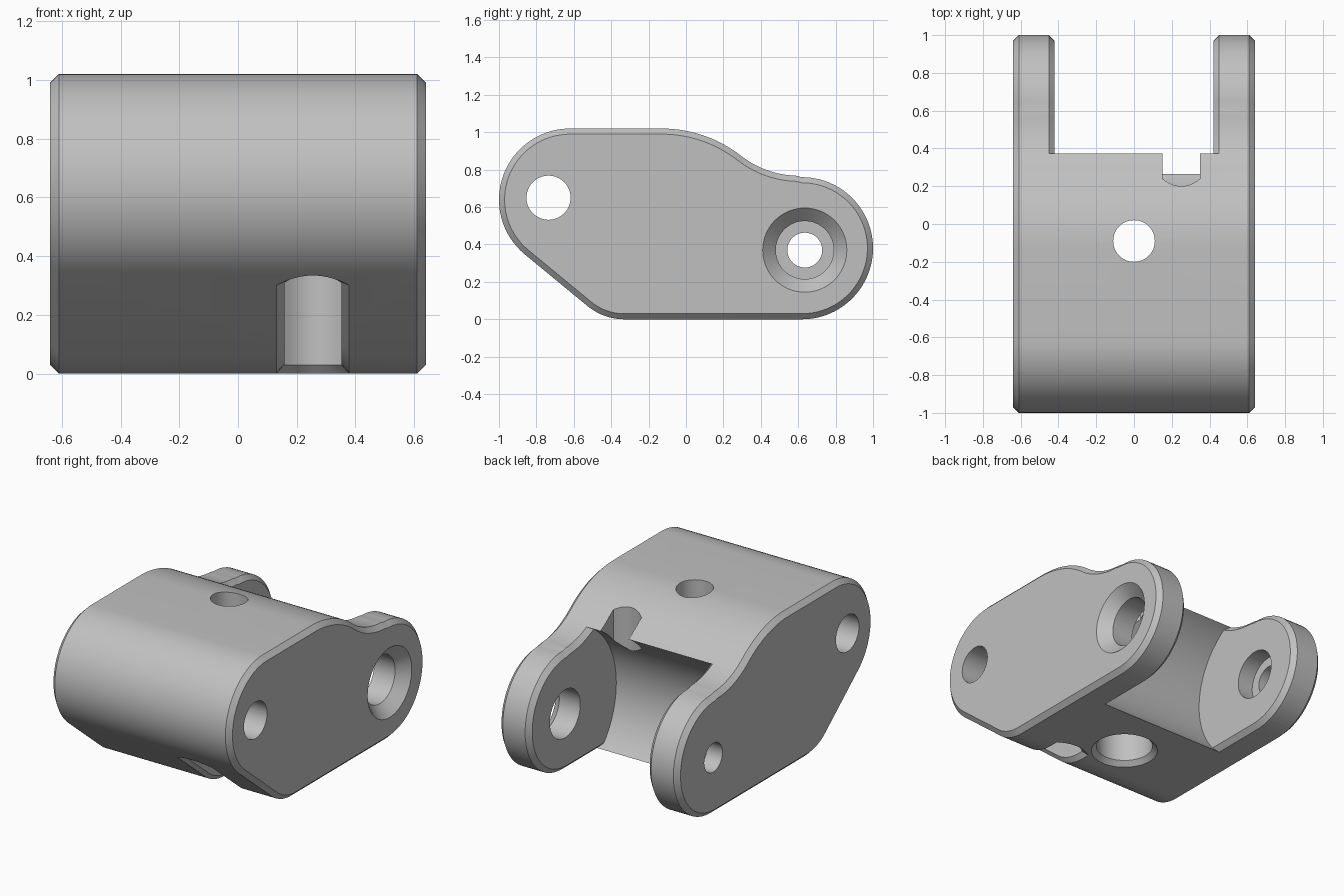
import bpy, bmesh
from math import sin, cos, tan, radians, pi, sqrt

cube = bpy.data.objects.get("Cube")
if cube:
    bpy.data.objects.remove(cube, do_unlink=True)

grey = bpy.data.materials.new("plain_grey")
grey.use_nodes = True
grey.diffuse_color = (0.53, 0.53, 0.53, 1)
grey.node_tree.nodes["Principled BSDF"].inputs["Base Color"].default_value = (0.53, 0.53, 0.53, 1)

SLOPE = radians(39.5)          # chin angle
CHIN_R, FRONT_R, LOBE_R = 0.31, 0.38, 0.38
FRONT = (-0.62, 0.64)
LOBE = (0.62, 0.38)
PIVOT = (0.635, 0.37)
tangent = (FRONT[0] - FRONT_R * sin(SLOPE), FRONT[1] - FRONT_R * cos(SLOPE))
corner = tangent[0] + tangent[1] / tan(SLOPE)
CHIN = (corner + CHIN_R * tan(SLOPE / 2), CHIN_R)


def arc(c, r, a0, a1, n):
    angles = [radians(a0 + (a1 - a0) * i / n) for i in range(n + 1)]
    return [(c[0] + r * cos(a), c[1] + r * sin(a)) for a in angles]


def profile(inset):
    """Side outline (y, z), moved inwards by inset."""
    s = 39.5
    hump_r, turn, dip_r = 0.69, 38, 0.5
    hump = (-0.13, 1.02 - hump_r)
    t = radians(90 - turn)
    dip = (hump[0] + (hump_r + dip_r) * cos(t), hump[1] + (hump_r + dip_r) * sin(t))
    return (arc(CHIN, CHIN_R - inset, 270 - s, 270, 10)
            + arc(LOBE, LOBE_R - inset, -90, 90, 40)
            + arc(dip, dip_r + inset, 268, 270 - turn, 14)
            + arc(hump, hump_r - inset, 90 - turn, 90, 14)
            + arc(FRONT, FRONT_R - inset, 90, 270 - s, 32))


def underside(y):
    """Height of the lower surface at y."""
    if y >= CHIN[0]:
        return 0
    d = y - CHIN[0]
    if d > -CHIN_R * sin(SLOPE):
        return CHIN_R - sqrt(CHIN_R ** 2 - d * d)
    return (corner - y) * tan(SLOPE)


def loft(name, rings):
    """Closed solid through rings of equal point count."""
    bm = bmesh.new()
    rows = [[bm.verts.new(p) for p in ring] for ring in rings]
    n = len(rows[0])
    for a, b in zip(rows, rows[1:]):
        for i in range(n):
            j = (i + 1) % n
            bm.faces.new((a[i], a[j], b[j], b[i]))
    bm.faces.new(rows[0])
    bm.faces.new(rows[-1])
    bmesh.ops.recalc_face_normals(bm, faces=bm.faces)
    mesh = bpy.data.meshes.new(name)
    bm.to_mesh(mesh)
    bm.free()
    ob = bpy.data.objects.new(name, mesh)
    mesh.materials.append(grey)
    bpy.context.collection.objects.link(ob)
    return ob


def prism(name, sections):
    """Side profile swept in x; sections are (x, inset)."""
    return loft(name, [[(x, y, z) for y, z in profile(i)] for x, i in sections])


def lathe(name, axis, centre, sections, n=64):
    """Turned cutter along x or z; sections are (position, radius)."""
    rings = []
    for p, r in sections:
        circle = arc(centre, r, 0, 360 - 360 / n, n - 1)
        rings.append([(p, u, v) if axis == "x" else (u, v, p) for u, v in circle])
    return loft(name, rings)


def slot_outline(x, half, y0, y1, sag, grow=0, round_back=True):
    """Slot plan with shallow curved ends, as (x, y) points."""
    h, a, b, n = half + grow, y0 - grow, y1 + grow, 12
    steps = [-1 + 2 * i / n for i in range(n + 1)]
    front = [(x + h * t, a + sag * t * t) for t in steps]
    k = sag if round_back else 0
    back = [(x - h * t, b - k * t * t) for t in steps]

    def side(p, q):
        return [(p[0], p[1] + (q[1] - p[1]) * i / 24) for i in range(1, 24)]
    return front + side(front[-1], back[0]) + back + side(back[-1], front[0])


def cut(target, cutter):
    bpy.context.view_layer.objects.active = target
    mod = target.modifiers.new("cut", "BOOLEAN")
    mod.operation = "DIFFERENCE"
    mod.solver = "EXACT"
    mod.object = cutter
    bpy.ops.object.modifier_apply(modifier=mod.name)
    bpy.data.objects.remove(cutter, do_unlink=True)


# Body with chamfered outer rims
body = prism("hinge_body", [(-0.64, 0.03), (-0.61, 0), (0.61, 0), (0.64, 0.03)])

# Round gap between the arms, leaving chamfered inner rims
gap = lathe("gap_cutter", "x", PIVOT, [(-0.475, 0.523), (0.475, 0.523)], 128)
for side in (-1, 1):
    cut(gap, prism("arm_keep", [(side * 0.42, 0.03), (side * 0.57, -0.12)]))
cut(body, gap)

# Pivot bore: countersunk on the left arm, stepped in the right arm
cut(body, lathe("pivot_cutter", "x", PIVOT,
                [(-0.7, 0.093), (-0.53, 0.093), (-0.53, 0.155),
                 (0.57, 0.155), (0.64, 0.225), (0.7, 0.285)]))

# Cross hole at the front
cut(body, lathe("cross_hole_cutter", "x", (-0.735, 0.65), [(-0.7, 0.118), (0.7, 0.118)]))

# Vertical hole with a chamfered counterbore below
cut(body, lathe("vertical_hole_cutter", "z", (0, -0.09),
                [(-0.03, 0.23), (0.03, 0.17), (0.35, 0.17), (0.35, 0.11), (1.1, 0.11)]))

# Notch above the gap
notch = slot_outline(0.25, 0.1, 0.2, 0.5, 0.04, round_back=False)
cut(body, loft("notch_cutter", [[(x, y, z) for x, y in notch] for z in (0.42, 1.1)]))

# Chamfered pocket in the chin
inner = slot_outline(0.255, 0.097, -0.82, -0.26, 0.04)
outer = slot_outline(0.255, 0.097, -0.82, -0.26, 0.04, grow=0.028)
cut(body, loft("pocket_cutter", [
    [(x, y, -0.2) for x, y in outer],
    [(x, y, underside(y) - 0.002) for x, y in outer],
    [(x, y, underside(y) + 0.03) for x, y in inner],
    [(x, y, 0.46) for x, y in inner]]))

# Smooth shading with sharp edges
bpy.ops.object.select_all(action="DESELECT")
body.select_set(True)
bpy.context.view_layer.objects.active = body
bpy.ops.object.shade_smooth_by_angle(angle=radians(25))
